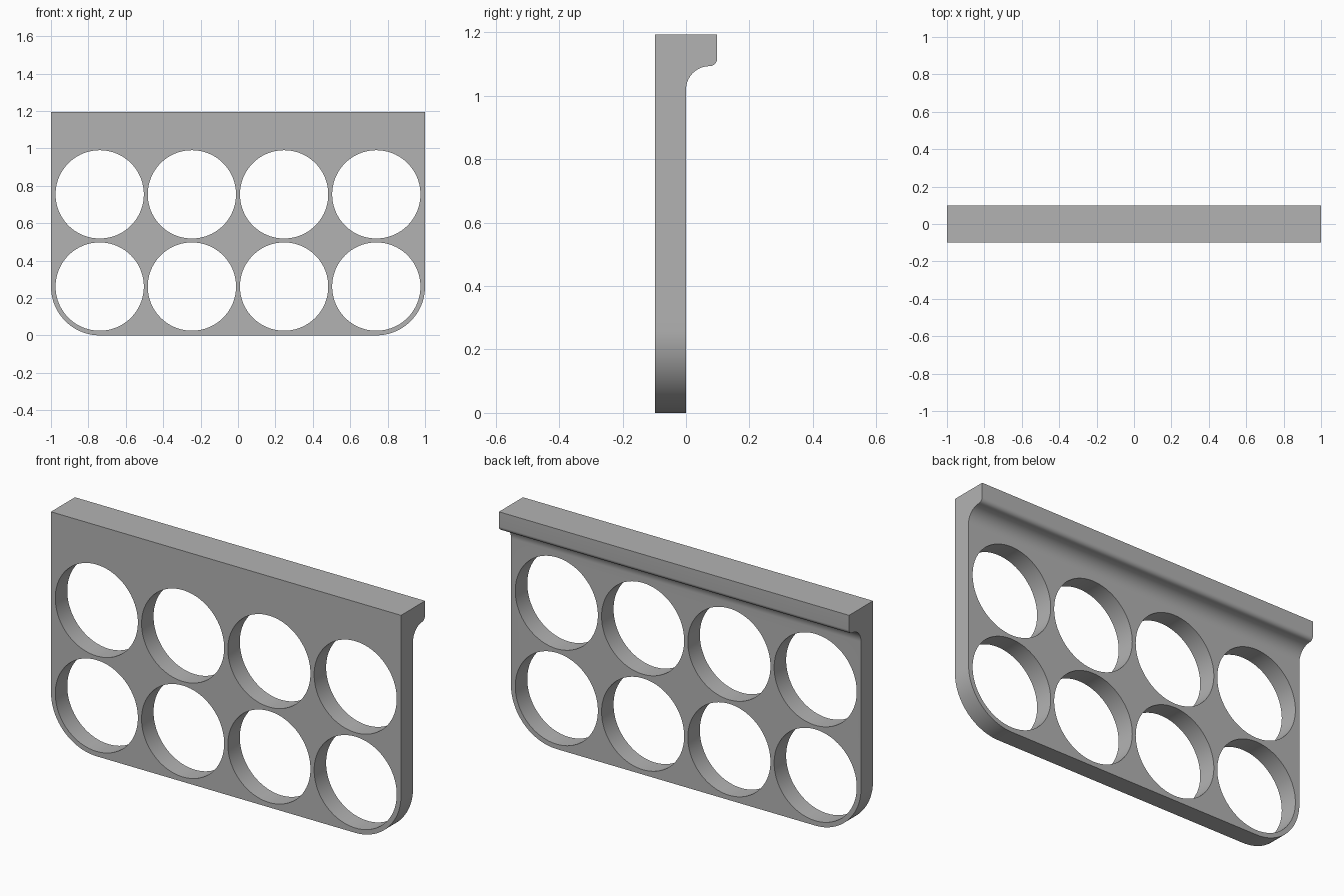
import bpy
import bmesh
from math import sin, cos, pi
from mathutils import Matrix, Vector

cube = bpy.data.objects.get("Cube")
if cube:
    bpy.data.objects.remove(cube, do_unlink=True)

HEIGHT, HALF_DEPTH = 1.193, 0.098
HOLE_R, PITCH, LOW_Z, CORNER_R = 0.236, 0.493, 0.261, 0.261
FILLET_R, LIP_R = 0.074, 0.024

grey = bpy.data.materials.new("plain grey")
grey.use_nodes = True
grey.diffuse_color = (0.45, 0.45, 0.45, 1)
grey.node_tree.nodes["Principled BSDF"].inputs["Base Color"].default_value = grey.diffuse_color


def arc(y, z, r, start, end, n):
    """Points of an arc in the side profile."""
    return [(y + r * cos(start + (end - start) * i / n),
             z + r * sin(start + (end - start) * i / n)) for i in range(n + 1)]


def make_object(name, bm):
    bmesh.ops.recalc_face_normals(bm, faces=bm.faces)
    mesh = bpy.data.meshes.new(name)
    bm.to_mesh(mesh)
    bm.free()
    mesh.materials.append(grey)
    obj = bpy.data.objects.new(name, mesh)
    bpy.context.collection.objects.link(obj)
    return obj


# Side profile: flat plate with a hooked lip at the top of the back
lip_z = 1.093
profile = [(-HALF_DEPTH, HEIGHT), (-HALF_DEPTH, 0), (0, 0)]
profile += arc(FILLET_R, lip_z - FILLET_R, FILLET_R, pi, pi / 2, 20)
profile += arc(HALF_DEPTH - LIP_R, lip_z + LIP_R, LIP_R, -pi / 2, 0, 10)[1:]
profile += [(HALF_DEPTH, HEIGHT)]

bm = bmesh.new()
face = bm.faces.new([bm.verts.new((-1, y, z)) for y, z in profile])
sweep = bmesh.ops.extrude_face_region(bm, geom=[face])
bmesh.ops.translate(bm, vec=Vector((2, 0, 0)),
                    verts=[v for v in sweep["geom"] if isinstance(v, bmesh.types.BMVert)])

# Rounded lower corners
corners = [e for e in bm.edges
           if all(v.co.z < 0.001 for v in e.verts)
           and abs(e.verts[0].co.x - e.verts[1].co.x) < 0.001]
bmesh.ops.bevel(bm, geom=corners, offset=CORNER_R, segments=24,
                profile=0.5, affect='EDGES')
panel = make_object("holder_panel", bm)

# Two rows of four round holes
bm = bmesh.new()
for row in range(2):
    for col in range(4):
        place = Matrix.Translation(((col - 1.5) * PITCH, 0, LOW_Z + row * PITCH))
        bmesh.ops.create_cone(bm, cap_ends=True, segments=96, radius1=HOLE_R,
                              radius2=HOLE_R, depth=1,
                              matrix=place @ Matrix.Rotation(pi / 2, 4, 'X'))
cutter = make_object("hole_cutter", bm)
cutter.hide_render = True

cut = panel.modifiers.new("holes", 'BOOLEAN')
cut.operation = 'DIFFERENCE'
cut.solver = 'EXACT'
cut.object = cutter
bpy.ops.object.select_all(action='DESELECT')
panel.select_set(True)
bpy.context.view_layer.objects.active = panel
bpy.ops.object.modifier_apply(modifier=cut.name)
bpy.data.objects.remove(cutter, do_unlink=True)
bpy.ops.object.shade_smooth_by_angle(angle=pi / 6)
